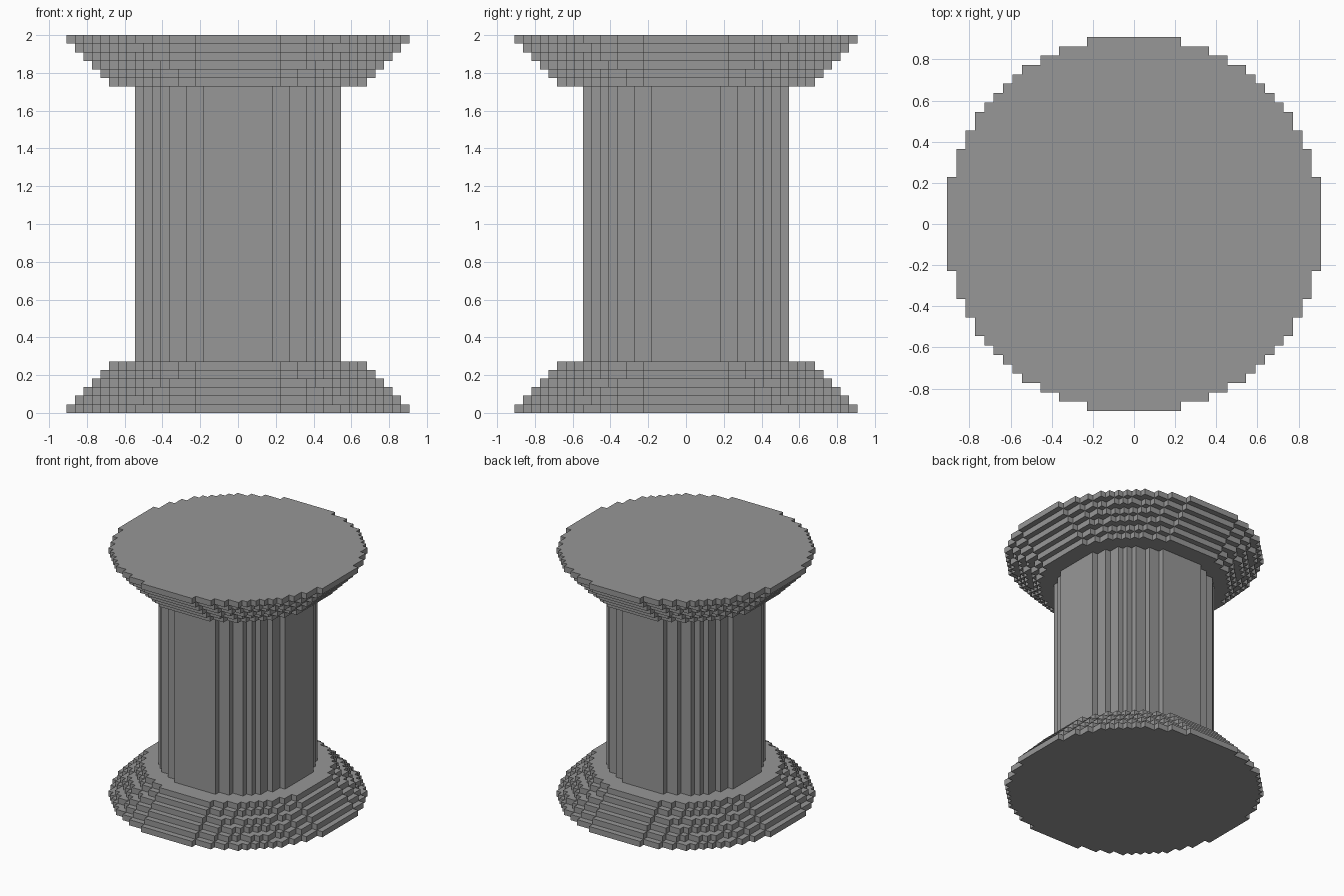
import bpy
import bmesh
import math

cube = bpy.data.objects.get("Cube")
if cube:
    bpy.data.objects.remove(cube, do_unlink=True)

U = 2.0 / 44          # size of one block
LAYERS = 6            # stepped layers in the base and in the capital

stone = bpy.data.materials.new("grey stone")
stone.use_nodes = True
GREY = (0.31, 0.31, 0.31, 1.0)
stone.diffuse_color = GREY
stone.node_tree.nodes["Principled BSDF"].inputs["Base Color"].default_value = GREY


def blocky_circle(n):
    """Corner points, in blocks, of a stepped circle n blocks in radius."""
    r2 = (n + 0.22) ** 2
    half = [math.floor(math.sqrt(r2 - (j + 0.5) ** 2) + 0.5) for j in range(n)] + [0]
    quarter = []
    for j in range(n):
        if half[j] != half[j + 1]:
            quarter.append((half[j], j + 1))
            if half[j + 1]:
                quarter.append((half[j + 1], j + 1))
    points = []
    for _ in range(4):
        points += quarter
        quarter = [(-y, x) for x, y in quarter]
    return points


def add_disc(bm, n, z0, z1):
    """Upright prism over the stepped circle, between two block heights."""
    points = blocky_circle(n)
    low = [bm.verts.new((x * U, y * U, z0 * U)) for x, y in points]
    high = [bm.verts.new((x * U, y * U, z1 * U)) for x, y in points]
    bm.faces.new(low[::-1])
    bm.faces.new(high)
    for i in range(len(points)):
        k = (i + 1) % len(points)
        bm.faces.new((low[i], low[k], high[k], high[i]))


def make_part(name, discs):
    bm = bmesh.new()
    for disc in discs:
        add_disc(bm, *disc)
    mesh = bpy.data.meshes.new(name)
    bm.to_mesh(mesh)
    bm.free()
    mesh.materials.append(stone)
    bpy.context.collection.objects.link(bpy.data.objects.new(name, mesh))


# Base narrows upwards, the capital mirrors it
make_part("base", [(20 - i, i, i + 1) for i in range(LAYERS)])
make_part("shaft", [(12, LAYERS, 44 - LAYERS)])
make_part("capital", [(20 - i, 43 - i, 44 - i) for i in range(LAYERS)])
